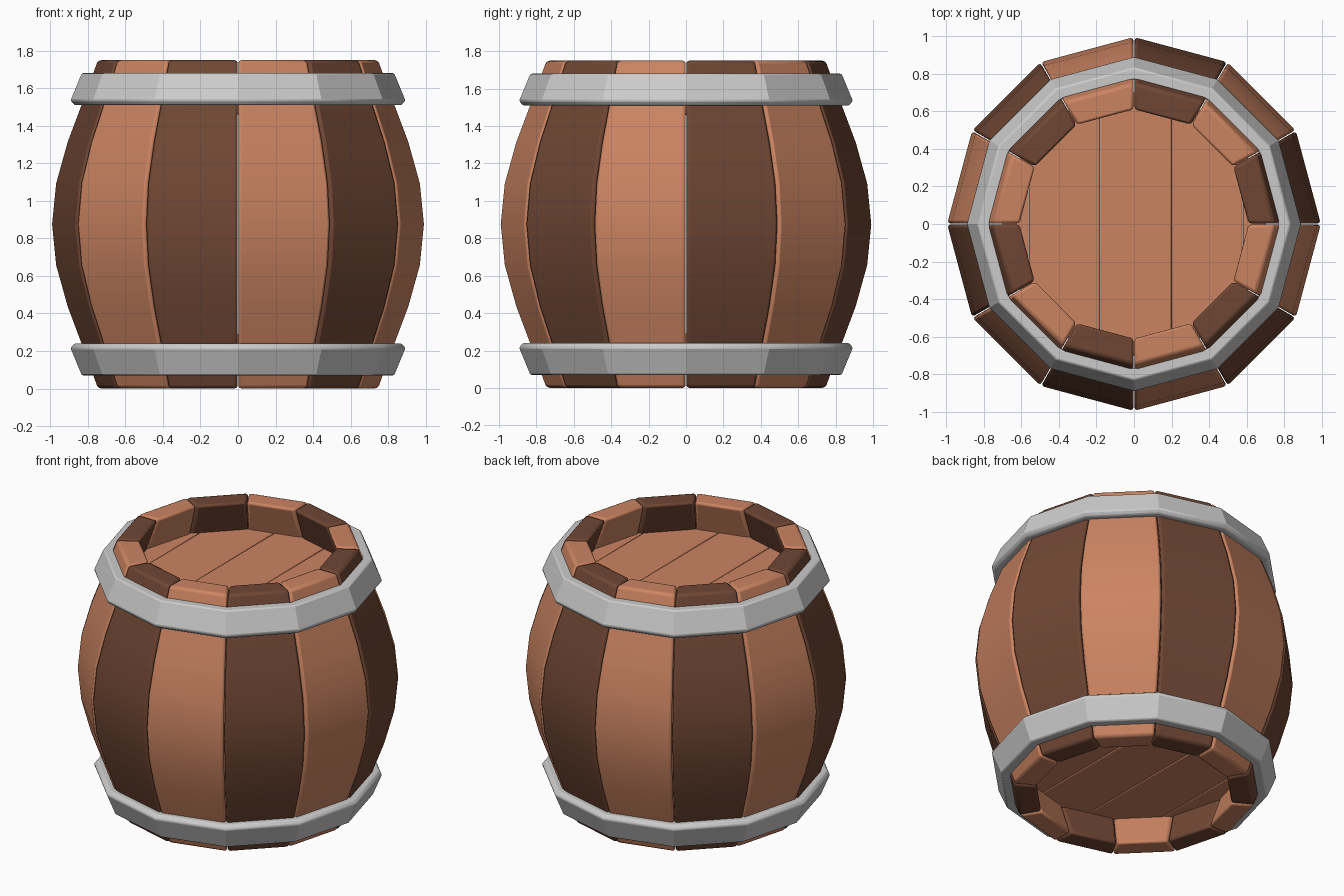
import bpy, bmesh
from math import cos, sin, radians
from mathutils import Vector

if "Cube" in bpy.data.objects:
    bpy.data.objects.remove(bpy.data.objects["Cube"])

H = 1.75
SIDES = 12


def material(name, rgb):
    m = bpy.data.materials.new(name)
    m.diffuse_color = (*rgb, 1)
    m.use_nodes = True
    m.node_tree.nodes["Principled BSDF"].inputs["Base Color"].default_value = m.diffuse_color
    return m


light = material("light_wood", (0.60, 0.23, 0.12))
dark = material("dark_wood", (0.16, 0.062, 0.034))


def finish(bm, name, mat=None, bevel=0.0, angle=40):
    bmesh.ops.recalc_face_normals(bm, faces=bm.faces)
    me = bpy.data.meshes.new(name)
    bm.to_mesh(me)
    bm.free()
    ob = bpy.data.objects.new(name, me)
    bpy.context.collection.objects.link(ob)
    if mat:
        me.materials.append(mat)
    if bevel:
        b = ob.modifiers.new("Bevel", 'BEVEL')
        b.width, b.segments = bevel, 2
        b.limit_method, b.angle_limit = 'ANGLE', radians(angle)
    bpy.ops.object.select_all(action='DESELECT')
    ob.select_set(True)
    bpy.context.view_layer.objects.active = ob
    bpy.ops.object.shade_smooth_by_angle(angle=radians(25))
    return ob


def polar(r, deg, z):
    return (r * cos(radians(deg)), r * sin(radians(deg)), z)


# Bulging staves, alternating dark and light
half = [0.75, 0.83, 0.912, 0.973, 0.995]
radii = half + half[-2::-1]
THICK, GAP = 0.145, 0.15
for i in range(SIDES):
    a0, a1 = i * 30 + GAP, (i + 1) * 30 - GAP
    bm = bmesh.new()
    rings = []
    for k, r in enumerate(radii):
        z = H * k / (len(radii) - 1)
        rings.append([bm.verts.new(polar(*p, z)) for p in
                      ((r, a0), (r, a1), (r - THICK, a1), (r - THICK, a0))])
    for lo, hi in zip(rings, rings[1:]):
        for j in range(4):
            n = (j + 1) % 4
            bm.faces.new((lo[j], lo[n], hi[n], hi[j]))
    bm.faces.new(rings[0])
    bm.faces.new(rings[-1])
    finish(bm, f"stave_{i + 1}", light if i % 2 else dark, 0.017)


# Twelve-sided metal hoops, the bottom one flipped
def hoop(name, flip):
    profile = [(0.77, 1.68), (0.832, 1.68), (0.892, 1.535), (0.872, 1.51), (0.80, 1.51)]
    bm = bmesh.new()
    rings = [[bm.verts.new(polar(r, 30 * i, H - z if flip else z)) for r, z in profile]
             for i in range(SIDES)]
    m = len(profile)
    for i in range(SIDES):
        a, b = rings[i], rings[(i + 1) % SIDES]
        for j in range(m):
            n = (j + 1) % m
            bm.faces.new((a[j], a[n], b[n], b[j]))
    finish(bm, name, None, 0.008, 40)


hoop("top_hoop", False)
hoop("bottom_hoop", True)


# Recessed end boards: slices of a twelve-sided disc
def boards(name, z0, z1):
    seams = [-0.72, -0.56, -0.18, 0.20, 0.58, 0.72]
    for i, (x0, x1) in enumerate(zip(seams, seams[1:])):
        bm = bmesh.new()
        lo = [bm.verts.new(polar(0.70, 30 * k, z0)) for k in range(SIDES)]
        face = bm.faces.new(lo)
        for x, s in ((x0, -1), (x1, 1)):
            bmesh.ops.bisect_plane(bm, geom=bm.verts[:] + bm.edges[:] + bm.faces[:],
                                   plane_co=(x - s * 0.001, 0, 0), plane_no=(s, 0, 0),
                                   clear_outer=True)
        ext = bmesh.ops.extrude_face_region(bm, geom=bm.faces[:], use_keep_orig=True)
        top = [v for v in ext["geom"] if isinstance(v, bmesh.types.BMVert)]
        bmesh.ops.translate(bm, verts=top, vec=Vector((0, 0, z1 - z0)))
        finish(bm, f"{name}_{i + 1}", light, 0.008)


boards("top_board", 1.46, 1.53)
boards("bottom_board", 0.22, 0.29)
